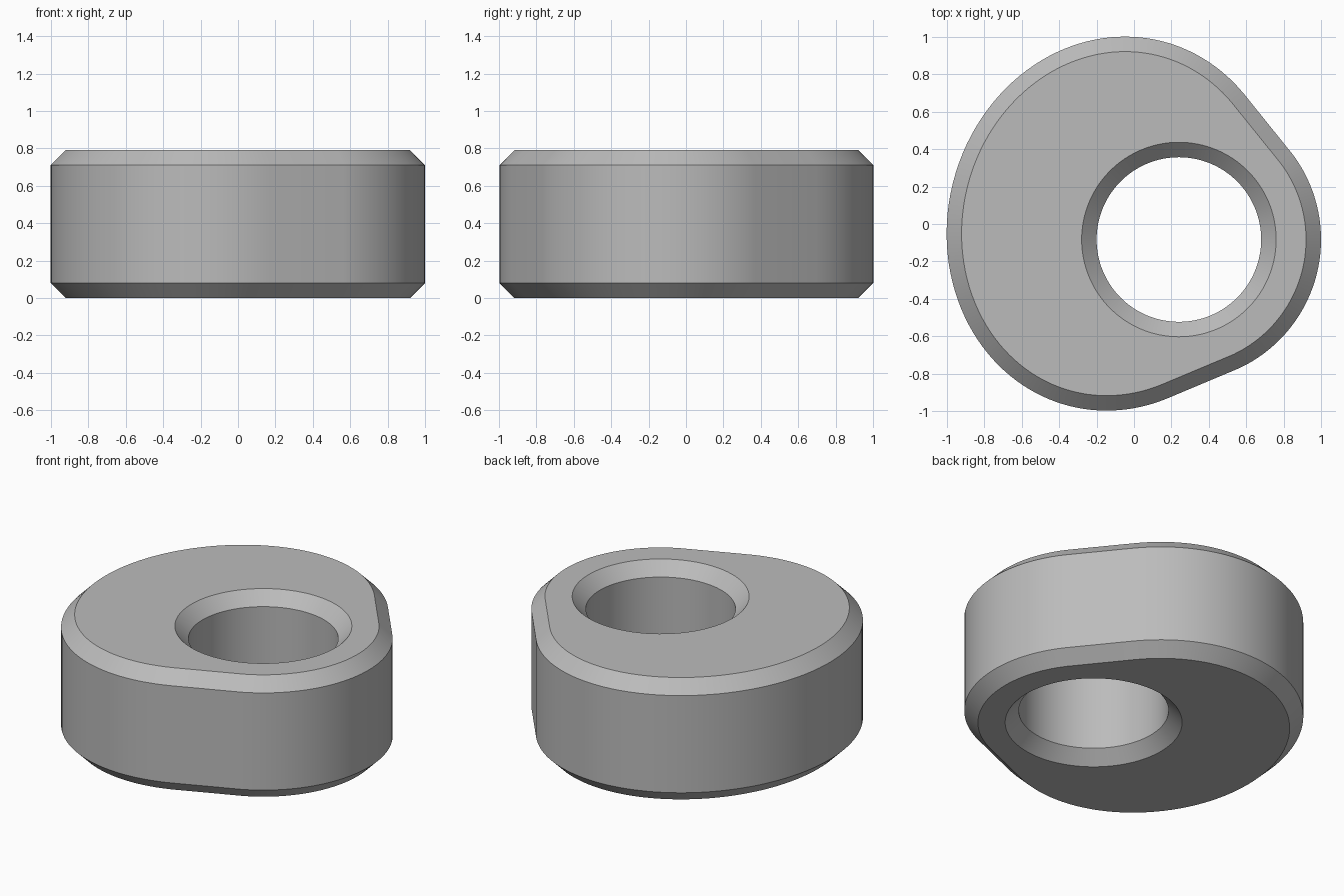
import bpy, bmesh, math
from mathutils import Vector, Matrix

cube = bpy.data.objects.get("Cube")
if cube:
    bpy.data.objects.remove(cube)

STEPS = 128
HEIGHT, CHAMFER = 0.79, 0.08
HOLE_CENTRE = Vector((0.24, -0.083))
NOSE_R, HOLE_R = 0.76, 0.44
LOBE_CENTRE = Vector((-0.097, 0.002))
LOBE_A, LOBE_B = 0.898, 1.006
TILT = math.radians(-14.3)


def outline_point(angle, inset):
    """Point of the cam outline whose outward normal has the given angle."""
    normal = Vector((math.cos(angle), math.sin(angle)))
    nose = HOLE_CENTRE + normal * NOSE_R
    c, s = math.cos(angle - TILT), math.sin(angle - TILT)
    reach = math.hypot(LOBE_A * c, LOBE_B * s)
    local = Vector((LOBE_A ** 2 * c / reach, LOBE_B ** 2 * s / reach))
    lobe = LOBE_CENTRE + Matrix.Rotation(TILT, 2) @ local
    # The part reaching farther wins, which leaves straight tangent flanks
    best = nose if nose.dot(normal) > lobe.dot(normal) else lobe
    return best - normal * inset


def hole_point(angle, flare):
    normal = Vector((math.cos(angle), math.sin(angle)))
    return HOLE_CENTRE + normal * (HOLE_R + flare)


# Closed cross-section: up the outer wall, over the top, down the hole
low, high = CHAMFER, HEIGHT - CHAMFER
section = [
    (outline_point, CHAMFER, 0), (outline_point, 0, low),
    (outline_point, 0, high), (outline_point, CHAMFER, HEIGHT),
    (hole_point, CHAMFER, HEIGHT), (hole_point, 0, high),
    (hole_point, 0, low), (hole_point, CHAMFER, 0),
]

bm = bmesh.new()
rings = []
for point, offset, z in section:
    rings.append([bm.verts.new((*point(math.tau * i / STEPS, offset), z))
                  for i in range(STEPS)])
for k, ring in enumerate(rings):
    above = rings[(k + 1) % len(rings)]
    for i in range(STEPS):
        j = (i + 1) % STEPS
        bm.faces.new((ring[i], ring[j], above[j], above[i]))
bmesh.ops.recalc_face_normals(bm, faces=bm.faces[:])

mesh = bpy.data.meshes.new("cam_disc")
bm.to_mesh(mesh)
bm.free()
cam = bpy.data.objects.new("cam_disc", mesh)
bpy.context.collection.objects.link(cam)

# Plain grey
grey = bpy.data.materials.new("grey")
grey.use_nodes = True
colour = (0.5, 0.5, 0.5, 1)
grey.diffuse_color = colour
grey.node_tree.nodes["Principled BSDF"].inputs["Base Color"].default_value = colour
mesh.materials.append(grey)

# Smooth walls with crisp chamfer edges
bpy.ops.object.select_all(action="DESELECT")
cam.select_set(True)
bpy.context.view_layer.objects.active = cam
bpy.ops.object.shade_smooth_by_angle(angle=math.radians(30))
